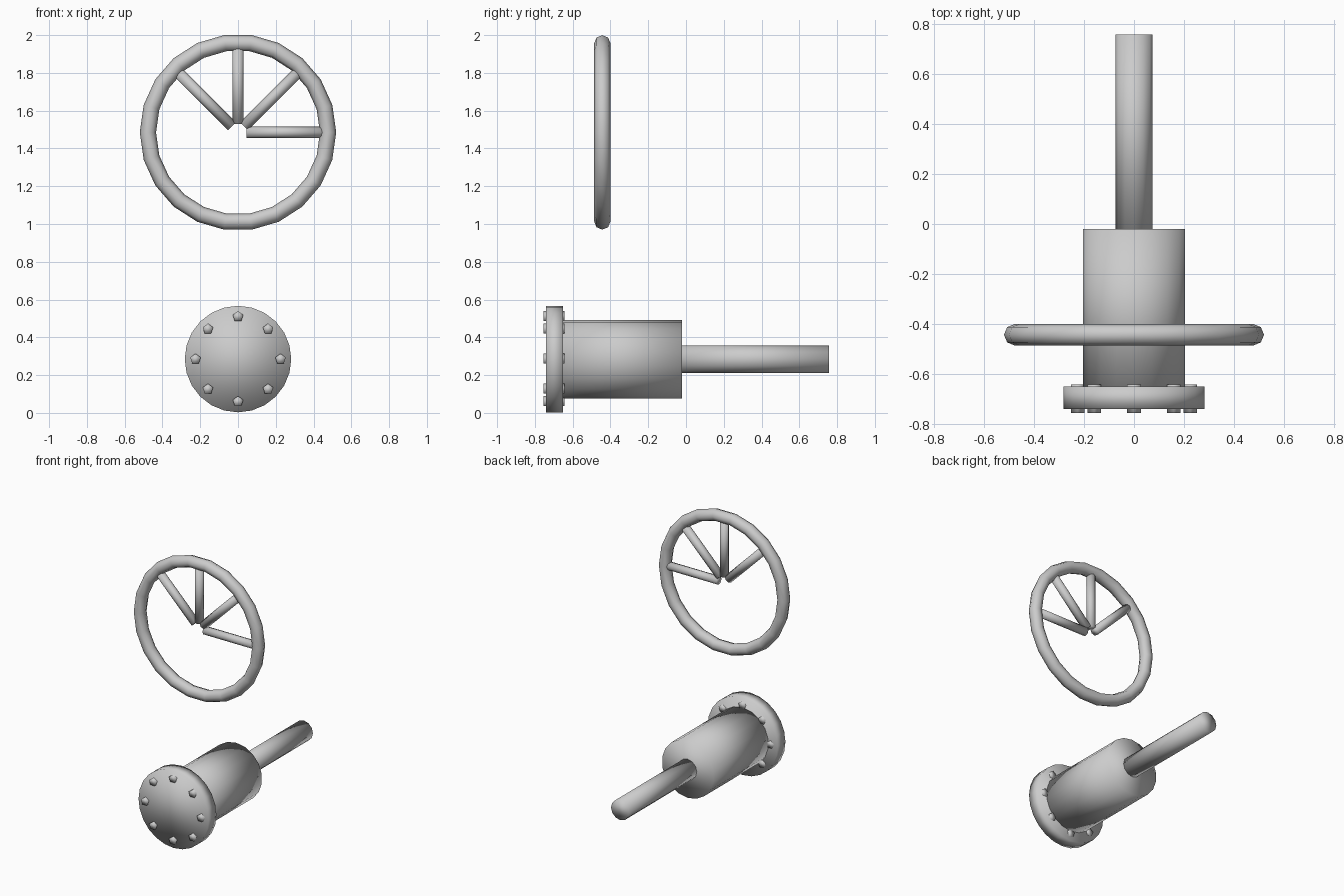
import bpy
from math import pi, cos, sin
from mathutils import Vector

if "Cube" in bpy.data.objects:
    bpy.data.objects.remove(bpy.data.objects["Cube"])

AXIS_Z = 0.285      # height of the pipe axis
WHEEL = Vector((0, -0.443, 1.485))


def smooth(obj, name):
    obj.name = name
    obj.data.name = name
    for p in obj.data.polygons:
        p.use_smooth = True
    return obj


def rod(name, a, b, radius, sides):
    """Cylinder running from point a to point b."""
    a, b = Vector(a), Vector(b)
    d = b - a
    bpy.ops.mesh.primitive_cylinder_add(
        vertices=sides, radius=radius, depth=d.length, location=(a + b) / 2,
        rotation=d.to_track_quat('Z', 'Y').to_euler())
    return smooth(bpy.context.object, name)


# Pipe body, flange and stem along y
rod("flange", (0, -0.74, AXIS_Z), (0, -0.65, AXIS_Z), 0.282, 24)
rod("body", (0, -0.66, AXIS_Z), (0, -0.02, AXIS_Z), 0.208, 18)
rod("stem", (0, -0.03, AXIS_Z), (0, 0.757, AXIS_Z), 0.073, 12)

# Ring of bolts through the flange
for i in range(8):
    a = i * pi / 4
    x, z = 0.225 * cos(a), AXIS_Z + 0.225 * sin(a)
    rod(f"bolt_{i + 1}", (x, -0.755, z), (x, -0.642, z), 0.029, 5)

# Handwheel rim
bpy.ops.mesh.primitive_torus_add(
    major_segments=22, minor_segments=8, major_radius=0.477,
    minor_radius=0.043, location=WHEEL, rotation=(pi / 2, 0, 0))
smooth(bpy.context.object, "wheel_rim")

# Four spokes on the upper half only
for i in range(4):
    d = Vector((cos(i * pi / 4), 0, sin(i * pi / 4)))
    rod(f"spoke_{i + 1}", WHEEL + d * 0.045, WHEEL + d * 0.45, 0.03, 8)
